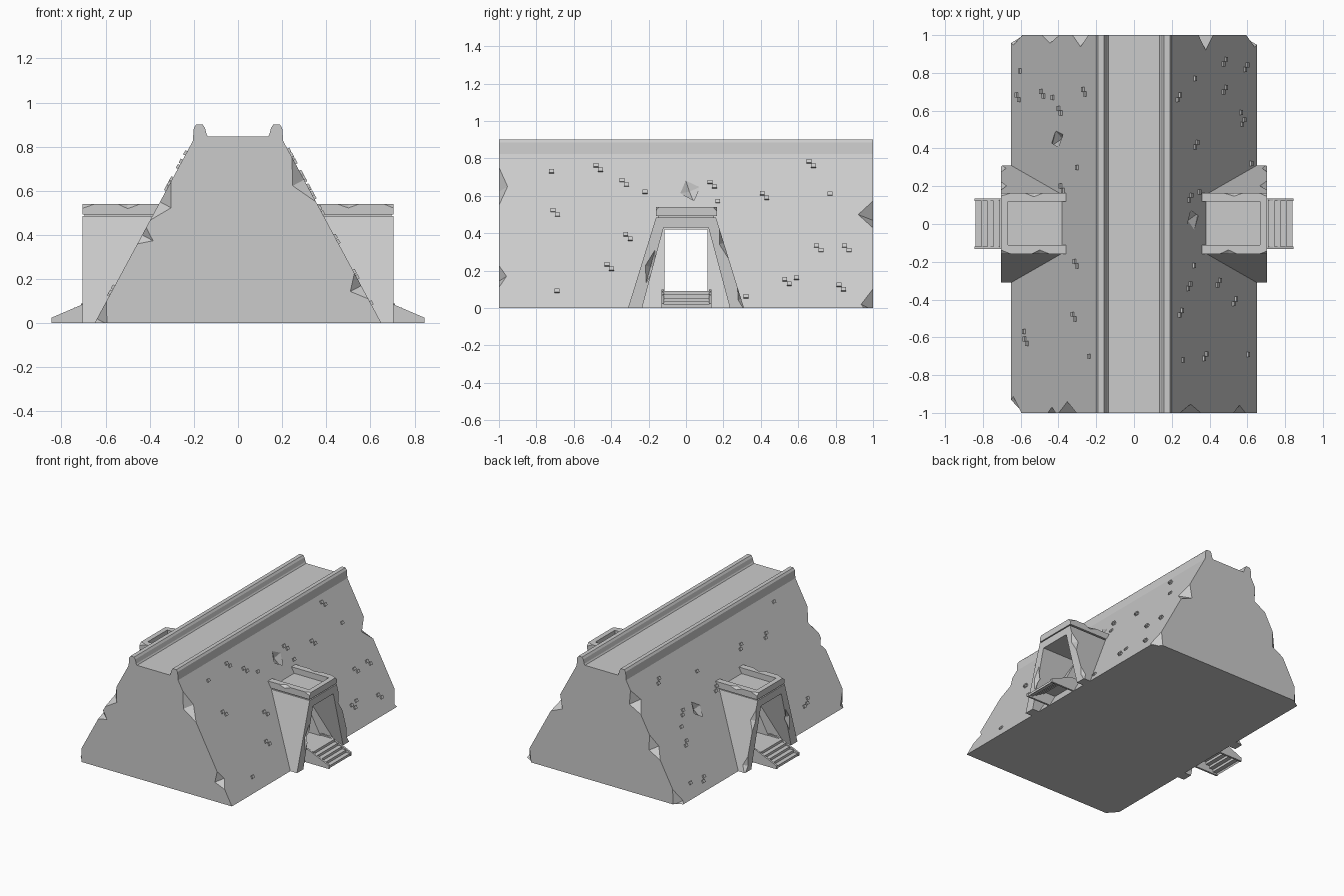
import bpy, bmesh, random
from mathutils import Matrix, Vector

random.seed(4)
if "Cube" in bpy.data.objects:
    bpy.data.objects.remove(bpy.data.objects["Cube"])

stone = bpy.data.materials.new("grey stone")
stone.use_nodes = True
GREY = (0.6, 0.6, 0.6, 1)
stone.diffuse_color = GREY
stone.node_tree.nodes["Principled BSDF"].inputs["Base Color"].default_value = GREY

BASE, CREST, SHOULDER = 0.65, 0.205, 0.825


def finish(name, bm):
    bmesh.ops.recalc_face_normals(bm, faces=bm.faces)
    mesh = bpy.data.meshes.new(name)
    bm.to_mesh(mesh)
    bm.free()
    mesh.materials.append(stone)
    obj = bpy.data.objects.new(name, mesh)
    bpy.context.collection.objects.link(obj)
    return obj


def prism(name, profile, place, start, end):
    """Extrude a 2D profile; place(a, b, depth) gives the 3D point."""
    bm = bmesh.new()
    face = bm.faces.new([bm.verts.new(place(a, b, start)) for a, b in profile])
    new = bmesh.ops.extrude_face_region(bm, geom=[face])["geom"]
    move = Vector(place(0, 0, end)) - Vector(place(0, 0, start))
    bmesh.ops.translate(bm, verts=[v for v in new if isinstance(v, bmesh.types.BMVert)], vec=move)
    return finish(name, bm)


def on_slope(side, y, z):
    """Frame on the sloping face: x outward, y along the wall, z up the slope."""
    x = BASE - (BASE - CREST) * z / SHOULDER
    up = Vector((side * (CREST - BASE), 0, SHOULDER)).normalized()
    out = Vector((side * up.z, 0, abs(up.x)))
    m = Matrix.Identity(4)
    for i, col in enumerate((out, Vector((0, 1, 0)), up, Vector((side * x, y, z)))):
        for j in range(3):
            m[j][i] = col[j]
    return m


def add_shard(bm, matrix, size):
    """Eight-sided shard used to break stone away."""
    made = bmesh.ops.create_uvsphere(bm, u_segments=4, v_segments=2, radius=1)["verts"]
    for v in made:
        v.co *= random.uniform(0.85, 1.15)
        v.co = matrix @ Vector(c * s for c, s in zip(v.co, size))


def carve(obj, cutter):
    cutter.hide_render = True
    mod = obj.modifiers.new("carve", 'BOOLEAN')
    mod.operation, mod.solver, mod.object = 'DIFFERENCE', 'EXACT', cutter
    bpy.context.view_layer.update()
    graph = bpy.context.evaluated_depsgraph_get()
    mesh = bpy.data.meshes.new_from_object(obj.evaluated_get(graph))
    obj.modifiers.clear()
    obj.data = mesh
    bpy.data.objects.remove(cutter)


# Main wall with raised rims along the walkway
half = [(BASE, 0), (CREST, SHOULDER), (0.2, 0.885), (0.19, 0.9), (0.16, 0.9),
        (0.15, 0.885), (0.142, 0.855), (0.135, 0.845)]
wall = prism("rampart_wall", half + [(-x, z) for x, z in reversed(half)],
             lambda a, b, d: (a, d, b), -1, 1)

# Passage straight through the wall
carve(wall, prism("passage_cutter", [(-0.115, 0.09), (0.115, 0.09), (0.115, 0.42), (-0.115, 0.42)],
                  lambda a, b, d: (d, a, b), -1, 1))

# Broken stone on the end edges: side, end, height, depth, length
chips = [(1, -1, 0.65, 0.05, 0.13), (1, -1, 0.17, 0.04, 0.06), (1, 1, 0.5, 0.09, 0.09),
         (1, 1, 0.02, 0.07, 0.1), (-1, 1, 0.02, 0.06, 0.1), (-1, 1, 0.38, 0.05, 0.09),
         (-1, 1, 0.68, 0.06, 0.08), (-1, -1, 0.02, 0.08, 0.1), (-1, -1, 0.55, 0.06, 0.11),
         (-1, -1, 0.4, 0.03, 0.04)]
bm = bmesh.new()
for side, end, z, depth, length in chips:
    add_shard(bm, on_slope(side, end, z), (0.06, depth, length))
# Gouges in the slopes
for side, y, z in [(1, 0.02, 0.63), (-1, 0.45, 0.45), (-1, -0.28, 0.38)]:
    tilt = Matrix.Rotation(0.35 * side, 4, 'X') @ Matrix.Rotation(0.2, 4, 'Y')
    add_shard(bm, on_slope(side, y, z) @ tilt, (0.03, 0.05, 0.12))
carve(wall, finish("chip_cutter", bm))

# Small protruding bricks, mostly in staggered pairs
bricks = {
    1: [(-.72, .73), (-.47, .75), (-.33, .67), (-.22, .62), (-.7, .51), (-.31, .38),
        (-.69, .09), (-.41, .22), (.14, .66), (.17, .57), (.42, .6), (.67, .77),
        (.77, .61), (.71, .32), (.86, .32), (.59, .16), (.54, .14), (.83, .11), (.32, .06)],
    -1: [(.81, .09), (.67, .07), (.69, .31), (.67, .41), (.6, .48), (.7, .72), (.3, .65),
         (.19, .5), (-.21, .64), (-.57, .13), (-.62, .15), (-.49, .62), (-.7, .77)]}
bm = bmesh.new()
for side, spots in bricks.items():
    for i, (y, z) in enumerate(spots):
        for k in ((-1, 1) if i % 3 else (0,)):
            shape = Matrix.Diagonal((0.02, 0.026, 0.021, 1))
            bmesh.ops.create_cube(bm, size=1, matrix=on_slope(side, y + k * 0.012, z - k * 0.012) @ shape)
finish("loose_bricks", bm)

# Gatehouse, roof and stairs on both sides
for side, word in ((1, "left"), (-1, "right")):
    def across(a, b, d):
        return (side * d, a, b)

    def flat(a, b, d):
        return (side * a, b, d)

    def along(a, b, d):
        return (side * a, d, b)

    outer = [(0.31, 0), (0.16, 0.485), (-0.16, 0.485), (-0.31, 0)]
    inner = [(-0.235, 0), (-0.12, 0.43), (0.12, 0.43), (0.235, 0)]
    frame = prism(word + "_gate_frame", outer + inner, across, 0.36, 0.705)

    # Broken edges on the gate legs
    bm = bmesh.new()
    for y, z, lean in ((0.205, 0.35, 0.3), (-0.19, 0.22, -0.26), (0.3, 0.05, 0.3)):
        spot = Matrix.Translation((side * 0.705, y, z)) @ Matrix.Rotation(lean, 4, 'X')
        add_shard(bm, spot, (0.04, 0.025, 0.09))
    carve(frame, finish("leg_cutter", bm))

    # Roof slab set in slightly, then the parapet on three sides
    prism(word + "_gate_roof", [(0.36, -0.15), (0.695, -0.15), (0.695, 0.15), (0.36, 0.15)],
          flat, 0.48, 0.497)
    rim = [(0.36, -0.16), (0.705, -0.16), (0.705, 0.165), (0.36, 0.165),
           (0.36, 0.118), (0.668, 0.118), (0.668, -0.112), (0.36, -0.112)]
    parapet = prism(word + "_gate_parapet", rim, flat, 0.493, 0.54)
    bm = bmesh.new()
    for x, y in ((0.705, -0.16), (0.705, 0.165), (0.53, 0.165), (0.5, -0.16)):
        add_shard(bm, Matrix.Translation((side * x, y, 0.54)), (0.05, 0.02, 0.02))
    carve(parapet, finish("parapet_cutter", bm))

    # Stair sheet, stepping up to the passage floor
    count, x, z = 5, 0.84, 0.0
    run, rise = 0.16 / count, 0.09 / count
    top = [(x, z)]
    for i in range(count):
        z += rise
        top.append((x, z))
        x -= run
        top.append((x, z))
    top[-1] = (0.59, z)
    under = [(a - 0.006, b - 0.006) for a, b in reversed(top[1:])]
    prism(word + "_stairs", top + under, along, -0.125, 0.13)
    # Sloping side walls of the stairs
    cheek = [(0.845, 0), (0.845, 0.025), (0.705, 0.085), (0.67, 0.1), (0.59, 0.1), (0.59, 0)]
    for y in (-0.132, 0.122):
        prism(word + "_stair_cheek", cheek, along, y, y + 0.014)
